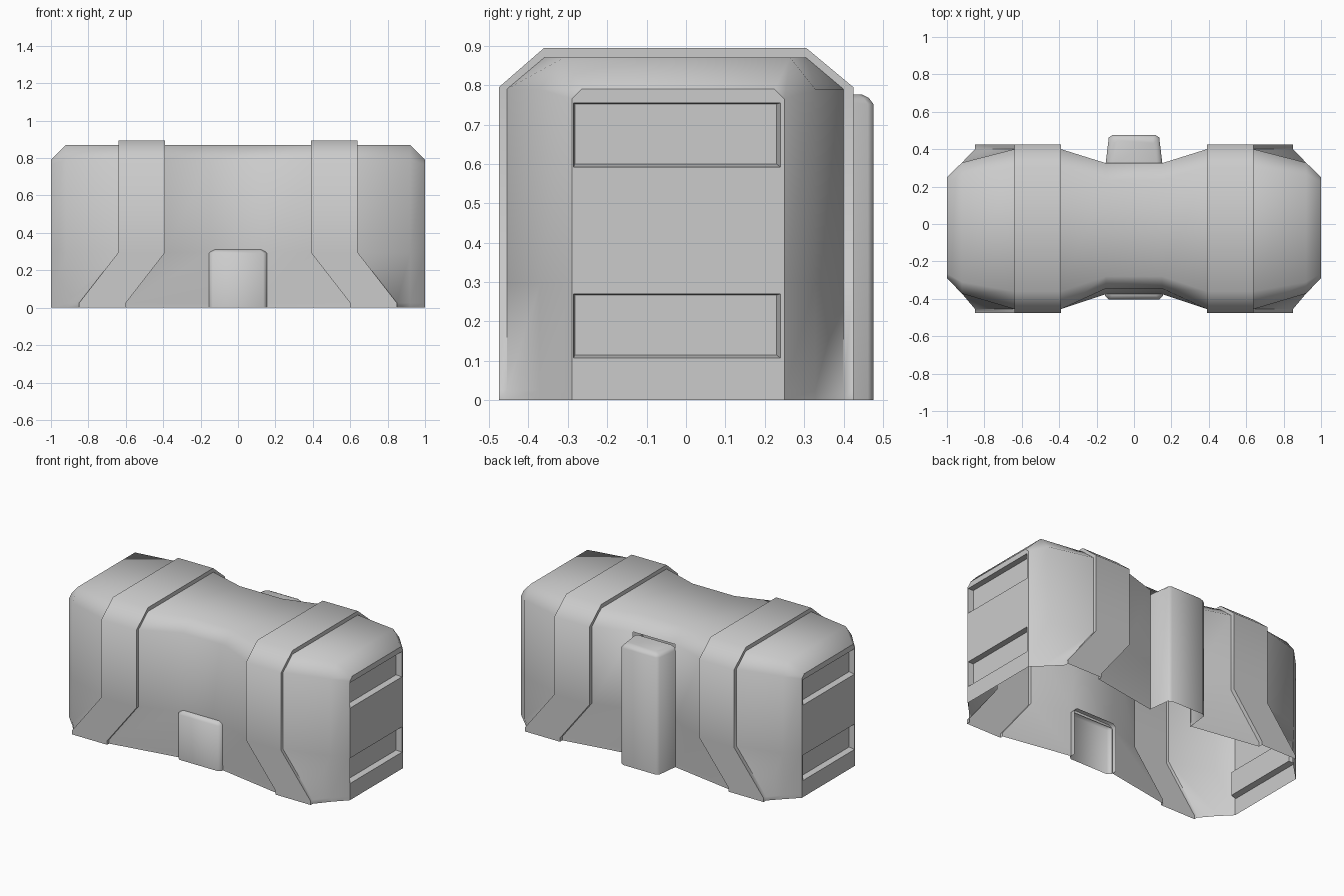
import bpy, bmesh

if "Cube" in bpy.data.objects:
    bpy.data.objects.remove(bpy.data.objects["Cube"])


def finish(name, verts, faces, angle=1.05):
    me = bpy.data.meshes.new(name)
    me.from_pydata(verts, [], faces)
    ob = bpy.data.objects.new(name, me)
    bpy.context.collection.objects.link(ob)
    bpy.ops.object.select_all(action='DESELECT')
    ob.select_set(True)
    bpy.context.view_layer.objects.active = ob
    bpy.ops.object.shade_smooth_by_angle(angle=angle)
    return ob


# Arch-shaped cross-section: x above the bend, x at the floor, y and z extents
def section(xt, xb, f, b, fs, bs, ft, bt, zs, zt):
    front = [(xb, f, 0), (xb, f, 0.025), (xt, f, 0.295), (xt, fs, zs), (xt, ft, zt)]
    back = [(xb, b, 0), (xb, b, 0.025), (xt, b, 0.295), (xt, bs, zs), (xt, bt, zt)]
    return front + back[::-1]


BODY = (-0.455, 0.40, -0.455, 0.40, -0.36, 0.305, 0.79, 0.87)
BAND = (-0.475, 0.425, -0.475, 0.425, -0.36, 0.305, 0.795, 0.895)
half = [
    section(0.15, 0.15, -0.375, 0.325, -0.345, 0.325, -0.28, 0.235, 0.79, 0.87),
    section(0.39, 0.60, *BODY),
    section(0.39, 0.60, *BAND),
    section(0.64, 0.85, *BAND),
    section(0.64, 0.85, *BODY),
    section(0.92, 0.92, -0.372, 0.328, -0.372, 0.328, -0.31, 0.265, 0.79, 0.87),
    section(1.0, 1.0, -0.29, 0.25, -0.29, 0.25, -0.265, 0.225, 0.765, 0.79),
]
stations = [[(-x, y, z) for x, y, z in s] for s in half[::-1]] + half

# Body shell with raised bands, open below and behind the two latches
n = 10
verts = [p for s in stations for p in s]
mid = len(half) - 1
openings = {0, 1, 6, 7, 8}
faces = []
for i in range(len(stations) - 1):
    for j in range(n - 1):
        if i == mid and j in openings:
            continue
        a = i * n + j
        faces.append((a, a + n, a + n + 1, a + 1))
body = finish("case_shell", verts, faces)
bm = bmesh.new()
bm.from_mesh(body.data)
bmesh.ops.recalc_face_normals(bm, faces=bm.faces)
if sum(f.normal.z * f.calc_area() for f in bm.faces) < 0:
    bmesh.ops.reverse_faces(bm, faces=bm.faces)
bm.to_mesh(body.data)
bm.free()


# End panels with two recessed slots each
def end_panel(name, s):
    v, f = [], []

    def rect(x, y0, y1, z0, z1):
        k = len(v)
        v.extend([(s * x, y0, z0), (s * x, y1, z0), (s * x, y1, z1), (s * x, y0, z1)])
        return [k, k + 1, k + 2, k + 3]

    for z0, z1 in ((0, 0.10), (0.285, 0.585)):
        f.append(rect(1, -0.29, 0.25, z0, z1))
    k = len(v)
    v.extend((s, y, z) for y, z in ((-0.29, 0.755), (0.25, 0.755), (0.25, 0.765),
                                    (0.225, 0.79), (-0.265, 0.79), (-0.29, 0.765)))
    f.append(list(range(k, k + 6)))
    for z0, z1, zt in ((0.10, 0.27, 0.285), (0.585, 0.755, 0.755)):
        rings = [rect(1, -0.29, 0.25, z0, zt),
                 rect(1, -0.286, 0.24, z0 + 0.007, z1),
                 rect(0.965, -0.282, 0.23, z0 + 0.015, z1 - 0.003)]
        for p, q in zip(rings, rings[1:]):
            for m in range(4):
                t = (m + 1) % 4
                f.append([p[m], p[t], q[t], q[m]])
        f.append(rings[-1])
    if s < 0:
        f = [q[::-1] for q in f]
    finish(name, v, f, 0.5)


end_panel("right_end_panel", 1)
end_panel("left_end_panel", -1)


# Latches: plan profile lofted upward, open at the back and below
def latch(name, plan, levels, s):
    m = len(plan)
    v, f = [], []
    base = plan[0][1]
    for z, inset in levels:
        v += [((x - inset * (1 if x > 0 else -1)), s * max(base, y - inset), z) for x, y in plan]
    for i in range(len(levels) - 1):
        for j in range(m - 1):
            a = i * m + j
            f.append([a, a + m, a + m + 1, a + 1])
    last = (len(levels) - 1) * m
    f.append(list(range(last + m - 1, last - 1, -1)))
    if s < 0:
        f = [q[::-1] for q in f]
    ob = finish(name, v, f)
    b = bmesh.new()
    b.from_mesh(ob.data)
    bmesh.ops.recalc_face_normals(b, faces=b.faces)
    b.faces.ensure_lookup_table()
    if b.faces[-1].normal.z < 0:
        bmesh.ops.reverse_faces(b, faces=b.faces)
    b.to_mesh(ob.data)
    b.free()


latch("front_latch",
      [(-0.155, 0.345), (-0.155, 0.385), (-0.135, 0.403), (0.135, 0.403), (0.155, 0.385), (0.155, 0.345)],
      [(0, 0), (0.29, 0), (0.31, 0.02)], -1)
latch("back_latch",
      [(-0.152, 0.32), (-0.135, 0.462), (-0.115, 0.476), (0.115, 0.476), (0.135, 0.462), (0.152, 0.32)],
      [(0, 0), (0.752, 0), (0.768, 0.012), (0.777, 0.03)], 1)
